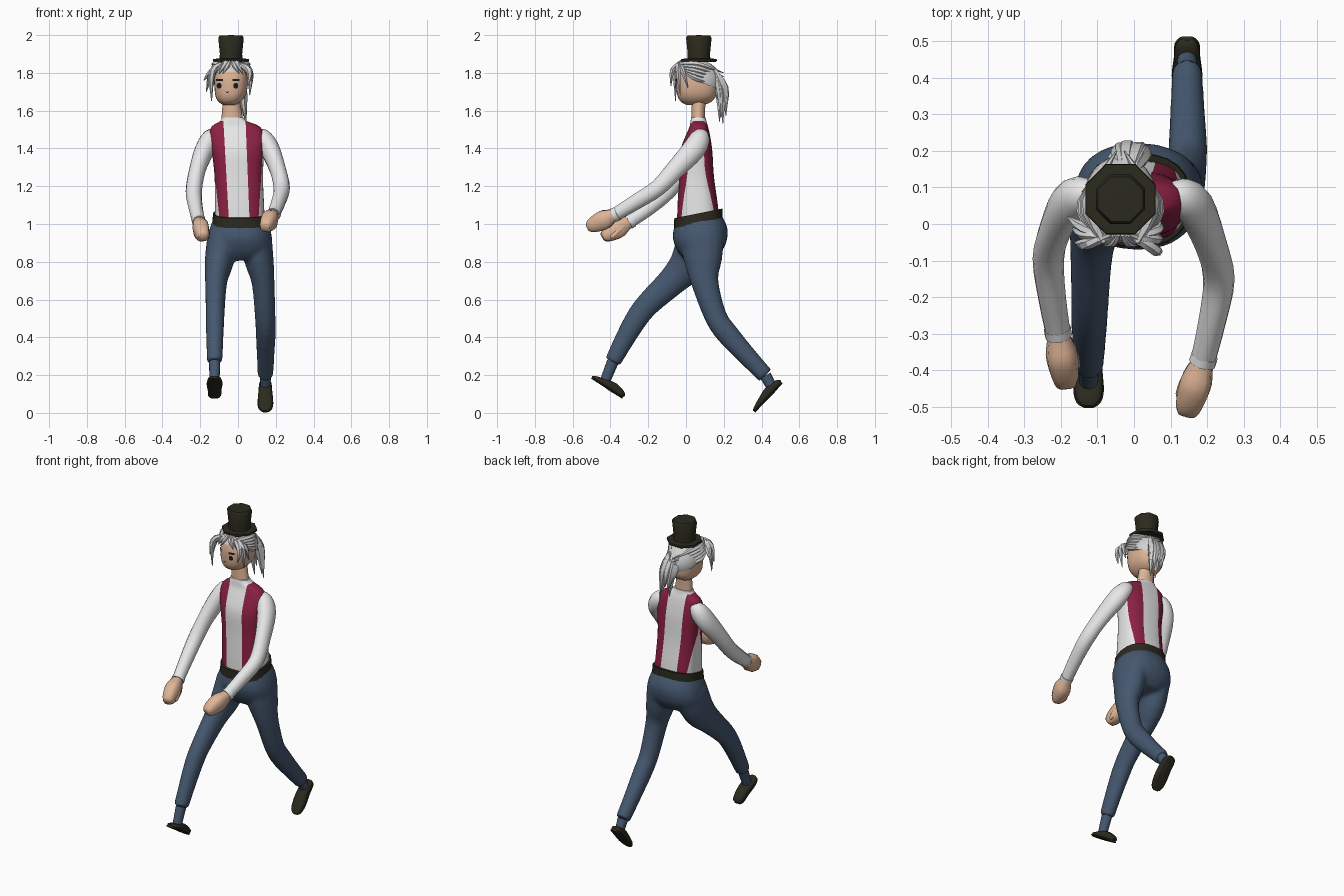
import bpy, bmesh, math
from mathutils import Vector
from mathutils.bvhtree import BVHTree

cube = bpy.data.objects.get("Cube")
if cube:
    bpy.data.objects.remove(cube)


def material(name, r, g, b):
    m = bpy.data.materials.new(name)
    m.use_nodes = True
    m.diffuse_color = (r, g, b, 1)
    bsdf = m.node_tree.nodes["Principled BSDF"]
    bsdf.inputs["Base Color"].default_value = (r, g, b, 1)
    return m


WHITE = material("shirt_white", .8, .8, .8)
RED = material("brace_crimson", .26, .015, .055)
BLUE = material("trouser_blue", .06, .097, .158)
DARK = material("dark_olive", .024, .023, .013)
SKIN = material("skin", .74, .46, .31)
HAIR = material("silver_hair", .64, .64, .65)
BLACK = material("eye_black", .012, .01, .01)


def finish(name, bm, *mats, angle=50):
    bmesh.ops.recalc_face_normals(bm, faces=bm.faces)
    me = bpy.data.meshes.new(name)
    bm.to_mesh(me)
    bm.free()
    ob = bpy.data.objects.new(name, me)
    bpy.context.collection.objects.link(ob)
    for m in mats:
        me.materials.append(m)
    bpy.ops.object.select_all(action='DESELECT')
    ob.select_set(True)
    bpy.context.view_layer.objects.active = ob
    bpy.ops.object.shade_smooth_by_angle(angle=math.radians(angle))
    return ob


def smooth_path(rows, steps):
    """Catmull-Rom interpolation of (x, y, z, width, depth) rows."""
    rows = [tuple(r) for r in rows]
    pad = [rows[0]] + rows + [rows[-1]]
    out = []
    for k in range(len(rows) - 1):
        p, q, r, s = pad[k:k + 4]
        for i in range(steps):
            t = i / steps
            out.append([b + t / 2 * ((c - a) + t * (2 * a - 5 * b + 4 * c - d + t * (3 * (b - c) + d - a)))
                        for a, b, c, d in zip(p, q, r, s)])
    return out + [list(rows[-1])]


def loft(rows, sides=14, steps=3, level=False, power=2, shear=0, bm=None):
    """Skin of elliptical rings along a path; level keeps the rings horizontal."""
    path = smooth_path(rows, steps)
    bm = bm or bmesh.new()
    rings = []
    for k, (x, y, z, a, b) in enumerate(path):
        ahead, behind = path[min(k + 1, len(path) - 1)], path[max(k - 1, 0)]
        t = Vector((0, 0, 1)) if level else (Vector(ahead[:3]) - Vector(behind[:3])).normalized()
        u = (Vector((1, 0, 0)) - t * t.x).normalized()
        v = t.cross(u)
        ring = []
        for i in range(sides):
            w = math.tau * i / sides
            c, s = math.cos(w), math.sin(w)
            c = math.copysign(abs(c) ** (2 / power), c)
            s = math.copysign(abs(s) ** (2 / power), s)
            p = Vector((x, y, z)) + u * c * max(a, .001) + v * s * max(b, .001)
            p.z += shear * (p.y - y)
            ring.append(bm.verts.new(p))
        rings.append(ring)
    for low, high in zip(rings, rings[1:]):
        for i in range(sides):
            j = (i + 1) % sides
            bm.faces.new((low[i], low[j], high[j], high[i]))
    bm.faces.new(rings[0][::-1])
    bm.faces.new(rings[-1])
    return bm


# Shirt, cut along the edges of two braces that run over the shoulders
bm = loft([(.01, .065, 1, .132, .112), (.008, .062, 1.1, .13, .107), (.004, .056, 1.25, .128, .092),
           (0, .054, 1.38, .138, .086), (-.005, .062, 1.46, .147, .067), (-.012, .068, 1.515, .128, .049),
           (-.024, .066, 1.545, .07, .042), (-.03, .066, 1.565, .058, .038)],
          sides=40, level=True, power=2.75)
BRACES = [((-.1, -.15), (-.05, -.075)), ((.06, .042), (.11, .138))]
for bottom, top in BRACES[0] + BRACES[1]:
    bmesh.ops.bisect_plane(bm, geom=bm.verts[:] + bm.edges[:] + bm.faces[:], plane_co=(bottom, 0, 1.05),
                           plane_no=(.45, 0, bottom - top))
for f in bm.faces:
    c = f.calc_center_median()
    t = (c.z - 1.05) / .45
    for (a, b), (p, q) in BRACES:
        if a + (b - a) * t < c.x < p + (q - p) * t and c.z < 1.545:
            f.material_index = 1
finish("shirt", bm, WHITE, RED)

# Belt
finish("belt", loft([(.01, .065, 1.003, .147, .129), (.01, .065, 1.056, .142, .127)],
                    sides=24, steps=1, level=True, power=2.4, shear=.2), DARK)

# Trousers: seat and striding legs fused into one skin
LEGS = {
    "left": [(.095, .085, .92, .085, .12), (.113, .09, .8, .077, .1), (.133, .1, .69, .061, .073),
             (.144, .157, .51, .055, .06), (.147, .222, .415, .053, .06), (.146, .32, .305, .047, .052),
             (.145, .42, .198, .042, .045)],
    "right": [(-.08, .07, .92, .085, .12), (-.1, .02, .8, .077, .105), (-.115, -.065, .705, .06, .08),
              (-.12, -.202, .575, .052, .065), (-.122, -.267, .49, .05, .06), (-.123, -.333, .375, .045, .052),
              (-.124, -.388, .27, .042, .044)],
}
bm = loft([(.01, .066, 1.03, .14, .122), (.01, .075, .95, .167, .146), (.01, .084, .87, .165, .125),
           (.01, .085, .815, .09, .08)], sides=24, level=True, power=2.3, shear=.15)
for rows in LEGS.values():
    loft(rows, sides=16, bm=bm)
trousers = finish("trousers", bm, BLUE)
fuse = trousers.modifiers.new("fuse", 'REMESH')
fuse.mode = 'VOXEL'
fuse.voxel_size = .01
fuse.use_smooth_shade = True
blend = trousers.modifiers.new("blend", 'SMOOTH')
blend.iterations = 8

# Ankles and shoes
ANKLES = {"left": (.145, .458, .13), "right": (-.124, -.43, .165)}
SHOES = {"left": ((.145, .508, .16), (.145, .362, .006)), "right": ((-.124, -.335, .08), (-.124, -.5, .187))}
for side, rows in LEGS.items():
    end = rows[-1][:3]
    finish(side + "_ankle", loft([(*end, .03, .032), (*ANKLES[side], .026, .028)], steps=1), BLUE)
    heel, toe = map(Vector, SHOES[side])
    up = (toe - heel).cross(Vector((1, 0, 0))).normalized()
    if up.z < 0:
        up.negate()
    shape = [(0, .018, .008), (.08, .032, .019), (.35, .036, .027), (.65, .04, .02), (.9, .033, .012), (1, .014, .006)]
    finish(side + "_shoe", loft([(*(heel.lerp(toe, f) + up * h * .7), w, h) for f, w, h in shape], power=2.5), DARK)
    sole = [(0, .02), (.1, .034), (.35, .036), (.7, .042), (.92, .034), (1, .014)]
    finish(side + "_sole", loft([(*heel.lerp(toe, f), w, .006) for f, w in sole], power=3), DARK)

# Sleeves, cuffs and mitten hands
ARMS = {
    "left": [(.095, .075, 1.485, .02, .025), (.125, .075, 1.462, .047, .05), (.167, .045, 1.4, .052, .062),
             (.21, -.055, 1.29, .044, .052), (.232, -.15, 1.19, .043, .045), (.215, -.26, 1.12, .038, .042),
             (.188, -.375, 1.05, .034, .036)],
    "right": [(-.1, .08, 1.485, .02, .025), (-.138, .08, 1.458, .05, .05), (-.178, .055, 1.39, .052, .062),
              (-.215, -.015, 1.285, .044, .052), (-.234, -.095, 1.175, .043, .045), (-.224, -.2, 1.085, .038, .042),
              (-.207, -.3, 1.012, .034, .036)],
}
AIMS = {"left": (-.27, -.85, -.4), "right": (.14, -.85, -.5)}
for side, rows in ARMS.items():
    s = 1 if side == "left" else -1
    finish(side + "_sleeve", loft(rows), WHITE)
    wrist = Vector(rows[-1][:3])
    aim = Vector(AIMS[side]).normalized()
    finish(side + "_cuff", loft([(*(wrist - aim * .018), .037, .039), (*(wrist + aim * .006), .037, .039)], steps=1), WHITE)
    palm = [(-.02, .024, .026), (.02, .034, .037), (.06, .043, .052), (.1, .042, .05), (.145, .035, .037), (.165, .025, .022)]
    finish(side + "_hand", loft([(*(wrist + aim * d), a, b) for d, a, b in palm], sides=10, steps=2, power=2.8), SKIN)
    root = wrist + aim * .035 + Vector((-.025 * s, 0, -.005))
    thumb = [(0, .016), (.035, .018), (.07, .014), (.08, .006)]
    finish(side + "_thumb", loft([(*(root + aim * d + Vector((-.1 * s * d, 0, -.3 * d))), r, r) for d, r in thumb],
                                 sides=8, steps=2), SKIN)

# Neck and head
finish("neck", loft([(-.03, .066, 1.54, .058, .037), (-.032, .065, 1.58, .054, .036), (-.036, .068, 1.67, .043, .038)],
                    level=True), SKIN)
HX = -.037
bm = loft([(HX - .01, .05, 1.63, .03, .045), (HX - .008, .053, 1.645, .056, .078), (HX - .004, .057, 1.675, .078, .101),
           (HX, .058, 1.72, .087, .109), (HX, .058, 1.78, .088, .108), (HX, .06, 1.83, .07, .09), (HX, .06, 1.86, .03, .04)],
          sides=32, level=True, power=2.4)
bm.normal_update()
surface = BVHTree.FromBMesh(bm)
finish("head", bm, SKIN)


def face_plate(name, columns):
    """Thin strip laid on the face from columns of (x, low z, high z)."""
    bm = bmesh.new()
    pairs = []
    for x, *heights in columns:
        hits = [surface.ray_cast(Vector((x, -1, z)), Vector((0, 1, 0)))[0] for z in heights]
        pairs.append([bm.verts.new(h - Vector((0, .005, 0))) for h in hits])
    for (a, b), (c, d) in zip(pairs, pairs[1:]):
        bm.faces.new((a, c, d, b))
    finish(name, bm, BLACK)


FX = -.056
for side, s in (("left", 1), ("right", -1)):
    x = FX + s * .044
    turns = [math.pi * (.06 + .11 * i) for i in range(9)]
    face_plate(side + "_eye", [(x - .013 * math.cos(w), 1.732 - .015 * math.sin(w), 1.732 + .015 * math.sin(w))
                               for w in turns])
    face_plate(side + "_brow", [(x + .004 * i, 1.756, 1.768) for i in range(-4, 6)])
face_plate("mouth", [(FX + .003 * i, 1.694 + .0008 * i * i, 1.699 + .0006 * i * i) for i in range(-3, 4)])

# Hair cap trimmed along a sloping hairline
bm = bmesh.new()
bmesh.ops.create_uvsphere(bm, u_segments=24, v_segments=16, radius=1)
for v in bm.verts:
    v.co = Vector((HX + v.co.x * .102, .062 + v.co.y * .124, 1.755 + v.co.z * .112))
bmesh.ops.bisect_plane(bm, geom=bm.verts[:] + bm.edges[:] + bm.faces[:], plane_co=(0, -.05, 1.81),
                       plane_no=(0, .45, 1), clear_inner=True)
finish("hair_cap", bm, HAIR)


def strand(name, a, b, c, r):
    finish(name, loft([(*a, r * .5, r * .5), (*b, r, r * .8), (*c, .002, .002)], sides=6, steps=4), HAIR, angle=30)


# Locks swept back along both sides of the head, and short ones over the forehead
for side, s in (("left", 1), ("right", -1)):
    for i in range(5):
        d = i * .019
        strand(f"{side}_swept_lock_{i}", (HX + s * (.045 + d / 2), -.05 + d / 2, 1.845 - d / 2),
               (HX + s * (.085 + d / 6), .06, 1.845 - d), (HX + s * .01, .2, 1.80 - d), .02)
    for i in range(3):
        d = i * .02
        strand(f"{side}_forehead_lock_{i}", (HX + s * (.006 + d / 2), -.03, 1.862),
               (HX + s * (.02 + d), -.052 + d / 4, 1.835), (HX + s * (.045 + d), -.06 + d / 2, 1.795), .012)

# Ponytail gathered behind the head
for i in range(9):
    a = i * 2.4
    dx, dy = .034 * math.cos(a), .02 * math.sin(a)
    tip = 1.53 + .014 * (i * 4 % 9)
    strand(f"ponytail_lock_{i}", (-.02 + dx / 2, .145, 1.82), (-.012 + dx, .188 + dy, 1.72),
           (.008 + dx, .195 + dy, tip), .026)

# Loose fringe locks framing the face from a centre parting
FRINGE = [(-1, (-.168, -.01, 1.70)), (-1, (-.14, -.055, 1.65)), (-1, (-.182, .02, 1.76)), (-1, (-.16, -.05, 1.72)),
          (1, (.062, -.03, 1.68)), (1, (.052, -.08, 1.73)), (1, (.07, .01, 1.72))]
for i, (s, tip) in enumerate(FRINGE):
    mid = (HX + s * .097, tip[1] * .6 - .024, 1.812)
    strand(f"fringe_lock_{i}", (HX + s * .03, -.035, 1.85), mid, tip, .018)

# Top hat turned from a profile
bm = bmesh.new()
profile = [(0, 1.862), (.098, 1.858), (.104, 1.866), (.102, 1.874), (.066, 1.876), (.064, 1.9),
           (.073, 1.985), (.066, 1.997), (0, 2)]
turn = math.pi / 8
verts = [bm.verts.new((HX + r * math.cos(turn), .068 + r * math.sin(turn), z)) for r, z in profile]
edges = [bm.edges.new(pair) for pair in zip(verts, verts[1:])]
bmesh.ops.spin(bm, geom=verts + edges, cent=(HX, .068, 0), axis=(0, 0, 1), angle=math.tau, steps=8)
bmesh.ops.remove_doubles(bm, verts=bm.verts, dist=.0005)
finish("top_hat", bm, DARK, angle=50)
